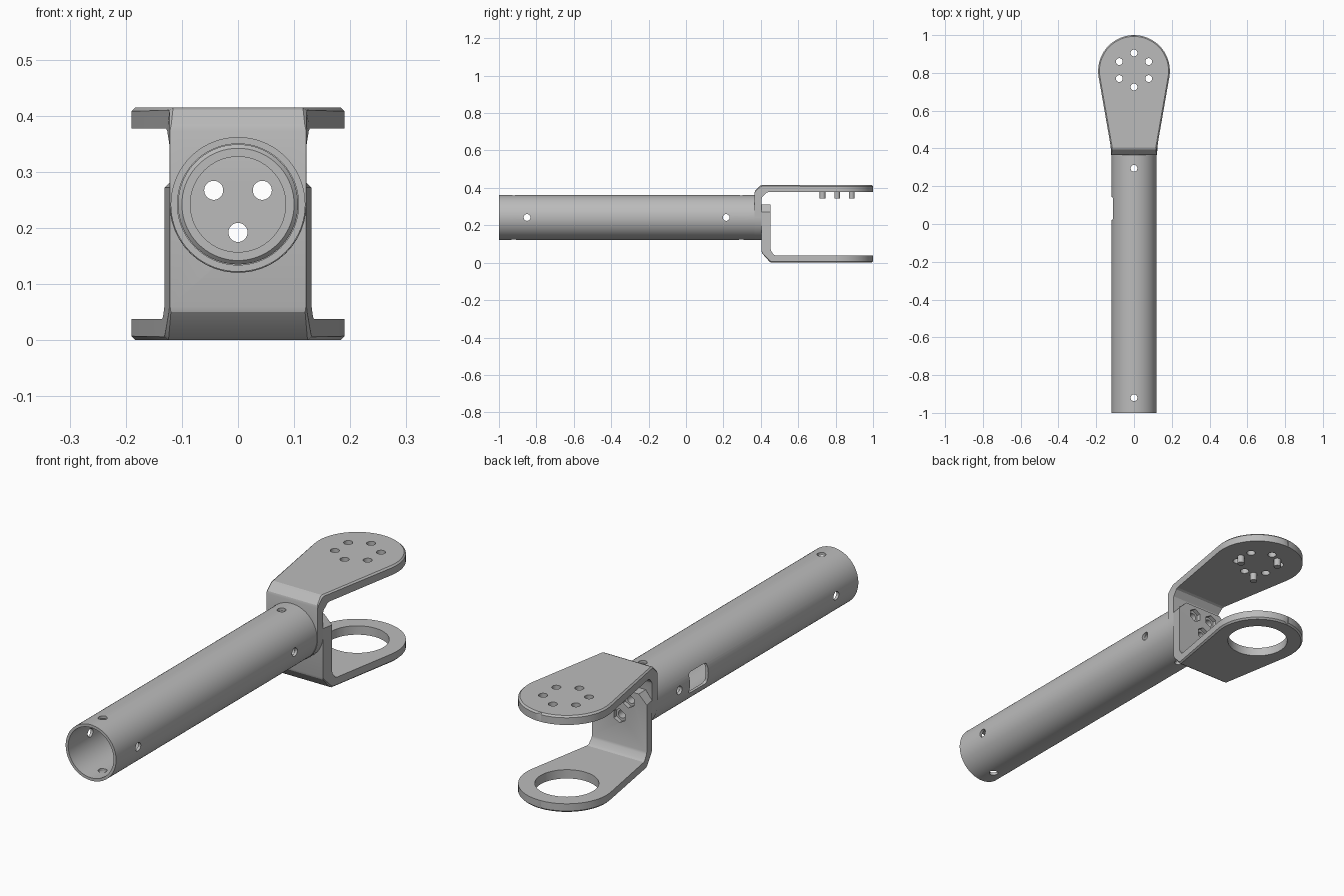
import bpy, bmesh
from math import sin, cos, radians, pi
from mathutils import Vector

cube = bpy.data.objects.get("Cube")
if cube:
    bpy.data.objects.remove(cube, do_unlink=True)

AXIS_Z = 0.242          # height of the tube axis
PIVOT_Y, PIVOT_R = 0.81, 0.19   # round end of both fork plates

grey = bpy.data.materials.new("plain_grey")
grey.use_nodes = True
grey.diffuse_color = (0.5, 0.5, 0.5, 1)
grey.node_tree.nodes["Principled BSDF"].inputs["Base Color"].default_value = (0.5, 0.5, 0.5, 1)


def finish(name, bm):
    bmesh.ops.recalc_face_normals(bm, faces=bm.faces[:])
    mesh = bpy.data.meshes.new(name)
    bm.to_mesh(mesh)
    bm.free()
    mesh.materials.append(grey)
    obj = bpy.data.objects.new(name, mesh)
    bpy.context.collection.objects.link(obj)
    return obj


def lathe(name, profile, segments=72):
    """Closed (radius, y) profile turned about the tube axis."""
    bm = bmesh.new()
    rings = []
    for i in range(segments):
        a = 2 * pi * i / segments
        rings.append([bm.verts.new((r * cos(a), y, AXIS_Z + r * sin(a))) for r, y in profile])
    n = len(profile)
    for i in range(segments):
        p, q = rings[i], rings[(i + 1) % segments]
        for j in range(n):
            k = (j + 1) % n
            bm.faces.new((p[j], p[k], q[k], q[j]))
    return finish(name, bm)


def half_width(y):
    """Plan taper shared by both brackets."""
    return max(0.122, 0.122 + 0.175 * (y - 0.404))


def bracket(name, stations):
    """Loft six-sided sections; station = width, outer yz, inner yz, chamfer, outline normal."""
    bm = bmesh.new()
    rings = []
    for w, (yo, zo), (yi, zi), c, normal in stations:
        wo = half_width(yo) if w is None else w
        wi = half_width(yi) if w is None else w
        outer, inner = Vector((wo, yo, zo)), Vector((wi, yi, zi))
        middle = outer + (inner - outer).normalized() * c
        outer = outer - Vector(normal) * c
        right = [outer, middle, inner]
        left = [Vector((-p.x, p.y, p.z)) for p in reversed(right)]
        rings.append([bm.verts.new(p) for p in right + left])
    for p, q in zip(rings, rings[1:]):
        for j in range(6):
            k = (j + 1) % 6
            bm.faces.new((p[j], p[k], q[k], q[j]))
    bm.faces.new(rings[0])
    bm.faces.new(rings[-1])
    return finish(name, bm)


def round_end(z_out, z_in):
    stations = []
    for deg in list(range(-10, 81, 6)) + [84, 87]:
        a = radians(deg)
        y = PIVOT_Y + PIVOT_R * sin(a)
        stations.append((PIVOT_R * cos(a), (y, z_out), (y, z_in), 0.007, (cos(a), sin(a), 0)))
    return stations


TURN = {"X": (0, pi / 2, 0), "Y": (pi / 2, 0, 0), "Z": (0, 0, 0)}


def cylinder(name, centre, radius, depth, axis, sides=32):
    bpy.ops.mesh.primitive_cylinder_add(vertices=sides, radius=radius, depth=depth,
                                        location=centre, rotation=TURN[axis])
    obj = bpy.context.object
    obj.name = name
    obj.data.materials.append(grey)
    return obj


def cut(target, cutter, keep=False):
    cutter.hide_render = True
    mod = target.modifiers.new("cut", "BOOLEAN")
    mod.operation, mod.solver, mod.object = "DIFFERENCE", "EXACT", cutter
    bpy.context.view_layer.objects.active = target
    bpy.ops.object.modifier_apply(modifier=mod.name)
    if not keep:
        bpy.data.objects.remove(cutter, do_unlink=True)


SIDE = (1, 0, 0)

# Tube and the hollow plug inside its far end
tube = lathe("tube", [(0.12, -1), (0.12, 0.366), (0.108, 0.366), (0.108, -1)])
plug = lathe("tube_plug", [(0.107, 0.18), (0.107, 0.367), (0.085, 0.367), (0.085, 0.173), (0.1, 0.173)])

# Cross holes through the tube walls
for axis, y in (("Z", -0.92), ("Z", 0.295), ("X", -0.85), ("X", 0.215)):
    pin = cylinder("pin_cutter", (0, y, AXIS_Z), 0.018, 0.4, axis)
    if y > 0:
        cut(plug, pin, keep=True)
    cut(tube, pin)

# Rounded window in one side of the tube
bpy.ops.mesh.primitive_cube_add(size=1, location=(-0.12, 0.082, AXIS_Z))
window = bpy.context.object
window.scale = (0.1, 0.124, 0.09)
bpy.ops.object.transform_apply(location=False, rotation=False, scale=True)
bm = bmesh.new()
bm.from_mesh(window.data)
corners = [e for e in bm.edges if abs((e.verts[0].co - e.verts[1].co).x) > 0.05]
bmesh.ops.bevel(bm, geom=corners, offset=0.015, segments=4, profile=0.5, affect="EDGES")
bm.to_mesh(window.data)
bm.free()
cut(tube, window)

# Upper bracket: round-bottomed wall, bend, tapered plate
stations = []
for deg in list(range(-86, 0, 8)) + [0]:
    a = radians(deg)
    z = AXIS_Z + 0.122 * sin(a)
    stations.append((0.122 * cos(a), (0.366, z), (0.404, z), 0.001, (cos(a), 0, sin(a))))
stations += [
    (None, (0.366, 0.374), (0.404, 0.340), 0.001, SIDE),
    (None, (0.369, 0.384), (0.407, 0.350), 0.003, SIDE),
    (None, (0.394, 0.411), (0.428, 0.373), 0.006, SIDE),
    (None, (0.404, 0.415), (0.438, 0.377), 0.007, SIDE),
]
upper = bracket("upper_bracket", stations + round_end(0.415, 0.377))

# Lower bracket: clipped-corner wall, bend, tapered plate
stations = [
    (0.092, (0.404, 0.31), (0.453, 0.31), 0.001, SIDE),
    (None, (0.404, 0.272), (0.453, 0.272), 0.001, SIDE),
    (None, (0.404, 0.060), (0.453, 0.071), 0.001, SIDE),
    (None, (0.407, 0.050), (0.456, 0.061), 0.003, SIDE),
    (None, (0.446, 0.006), (0.470, 0.042), 0.006, SIDE),
    (None, (0.456, 0.000), (0.480, 0.038), 0.007, SIDE),
]
lower = bracket("lower_bracket", stations + round_end(0, 0.038))

# Large bearing hole in the lower plate
cut(lower, cylinder("ring_cutter", (0, PIVOT_Y, 0.02), 0.125, 0.2, "Z", 72))

# Six screw holes through the upper plate and three pegs below it
for i in range(6):
    a = radians(30 + 60 * i)
    cut(upper, cylinder("screw_cutter", (0.09 * cos(a), 0.815 + 0.09 * sin(a), 0.4), 0.018, 0.1, "Z"))
for i in range(3):
    a = radians(120 * i)
    cylinder("locating_peg_%d" % (i + 1),
             (0.09 * cos(a), 0.808 + 0.09 * sin(a), 0.362), 0.015, 0.038, "Z", 24)

# Three bolt holes through both walls, with hexagonal nut pockets at the back
for deg in (30, 150, 270):
    a = radians(deg)
    x, z = 0.05 * cos(a), AXIS_Z + 0.05 * sin(a)
    bolt = cylinder("bolt_cutter", (x, 0.41, z), 0.017, 0.2, "Y")
    cut(upper, bolt, keep=True)
    cut(lower, bolt)
    cut(lower, cylinder("nut_cutter", (x, 0.46, z), 0.03, 0.05, "Y", 6))

# Smooth the round surfaces and keep the edges sharp
bpy.ops.object.select_all(action="DESELECT")
for obj in bpy.context.scene.objects:
    if obj.type == "MESH" and grey.name in obj.data.materials:
        obj.select_set(True)
        bpy.context.view_layer.objects.active = obj
bpy.ops.object.shade_smooth_by_angle(angle=radians(20))
